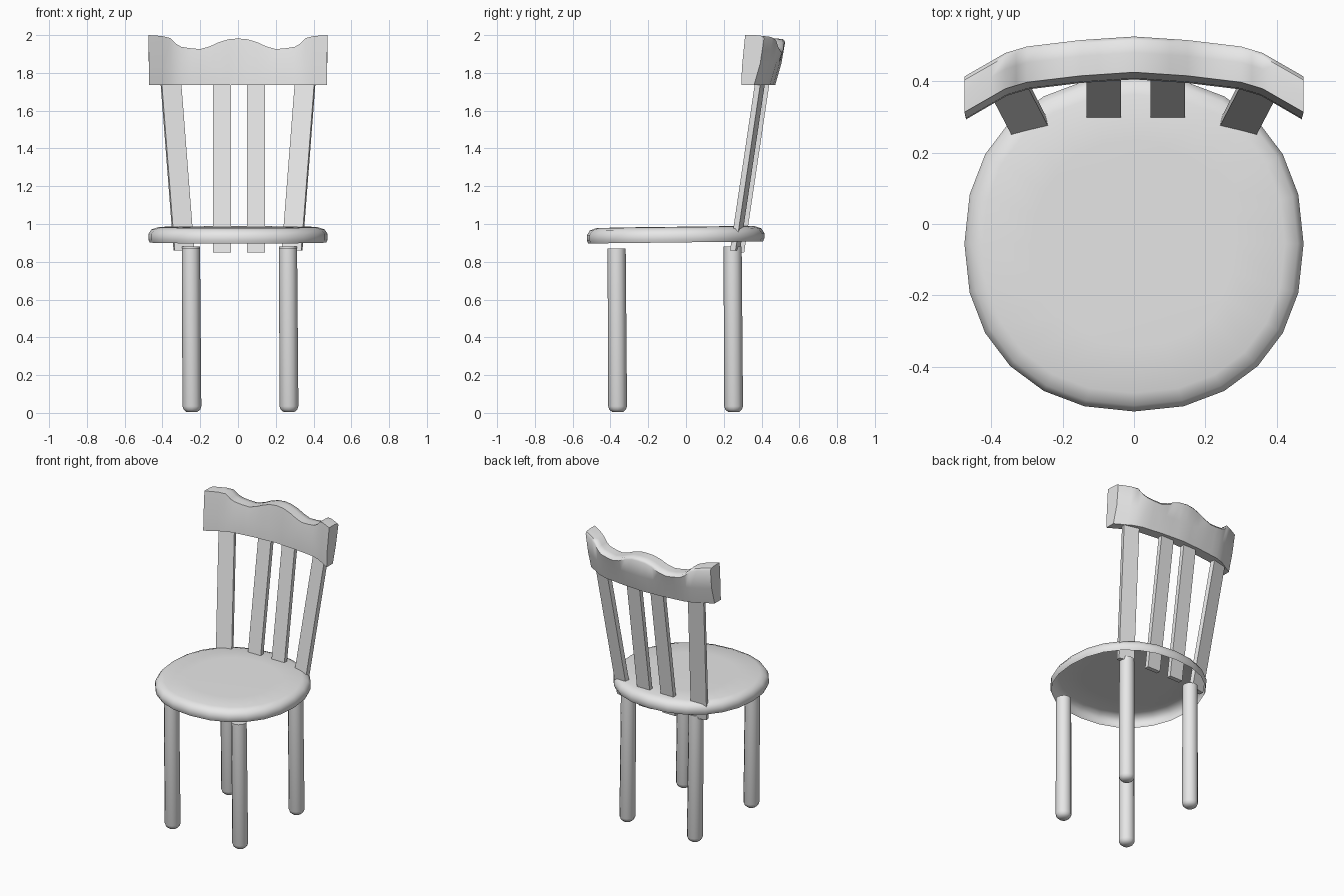
import bpy
import bmesh
import math
from mathutils import Vector

old = bpy.data.objects.get("Cube")
if old:
    bpy.data.objects.remove(old, do_unlink=True)

GREY = (0.8, 0.8, 0.8, 1)
mat = bpy.data.materials.new("plain grey")
mat.use_nodes = True
mat.diffuse_color = GREY
mat.node_tree.nodes["Principled BSDF"].inputs["Base Color"].default_value = GREY


def loft(name, rings, cap_start=True, cap_end=True, angle=50):
    """Bridge a list of equal closed rings into one object."""
    bm = bmesh.new()
    loops = [[bm.verts.new(p) for p in ring] for ring in rings]
    n = len(loops[0])
    for a, b in zip(loops, loops[1:]):
        for i in range(n):
            j = (i + 1) % n
            bm.faces.new((a[i], a[j], b[j], b[i]))
    if cap_start:
        bm.faces.new(loops[0][::-1])
    if cap_end:
        bm.faces.new(loops[-1])
    bmesh.ops.recalc_face_normals(bm, faces=bm.faces)
    mesh = bpy.data.meshes.new(name)
    bm.to_mesh(mesh)
    bm.free()
    mesh.materials.append(mat)
    obj = bpy.data.objects.new(name, mesh)
    bpy.context.collection.objects.link(obj)
    bpy.ops.object.select_all(action='DESELECT')
    obj.select_set(True)
    bpy.context.view_layer.objects.active = obj
    bpy.ops.object.shade_smooth_by_angle(angle=math.radians(angle))
    return obj


def power(v):
    return math.copysign(abs(v) ** 0.909, v)


def interp(points, x):
    for (x0, y0), (x1, y1) in zip(points, points[1:]):
        if x <= x1:
            return y0 + (y1 - y0) * (x - x0) / (x1 - x0)
    return points[-1][1]


# Seat: rounded-square shell, open underneath, slightly higher at the back
def seat_ring(scale, z):
    ring = []
    for i in range(24):
        t = math.tau * i / 24
        y = -0.055 + 0.47 * scale * power(math.sin(t))
        ring.append((0.475 * scale * power(math.cos(t)), y, z + 0.012 * y))
    return ring


seat_profile = [(0.985, 0.903), (1, 0.92), (1, 0.947), (0.965, 0.972),
                (0.89, 0.984), (0.6, 0.986)]
loft("seat", [seat_ring(s, z) for s, z in seat_profile], cap_start=False)


# Legs: round posts with softened feet
def leg(name, x, y, top):
    rings = []
    for r, z in [(0.028, 0.004), (0.044, 0.018), (0.05, 0.035), (0.048, top)]:
        lean = -0.006 * z
        rings.append([(x + lean + r * math.cos(math.tau * i / 12),
                       y + lean + r * math.sin(math.tau * i / 12), z)
                      for i in range(12)])
    loft(name, rings)


for side, x in (("right", -0.244), ("left", 0.27)):
    leg("front_leg_" + side, x, -0.362, 0.87)
    leg("back_leg_" + side, x, 0.252, 0.88)


# Back slats: leaning flat bars, given by front-face centre at both ends
def slat(name, bottom, top, yaw, width=0.097, depth=0.03):
    c, s = math.cos(yaw), math.sin(yaw)
    rings = []
    for x, y, z in (bottom, top):
        rings.append([(x + u * c - v * s, y + u * s + v * c, z)
                      for u, v in ((-width / 2, 0), (width / 2, 0),
                                   (width / 2, depth), (-width / 2, depth))])
    loft(name, rings, angle=30)


for side, m in (("right", -1), ("left", 1)):
    slat("inner_slat_" + side, (m * 0.09 + 0.005, 0.278, 0.85),
         (m * 0.09 + 0.005, 0.42, 1.8), 0)
    slat("outer_slat_" + side, (m * 0.283, 0.245, 0.86),
         (m * 0.356, 0.385, 1.8), -m * math.radians(13), width=0.106)

# Crest rail: curved in plan with a wavy upper edge
top_edge = [(0, 1.982), (0.05, 1.978), (0.1, 1.963), (0.15, 1.94), (0.2, 1.926),
            (0.25, 1.93), (0.3, 1.938), (0.33, 1.955), (0.36, 1.985),
            (0.4, 1.995), (0.475, 2.0)]
bow = [(0, 0), (0.15, 0.01), (0.3, 0.028), (0.36, 0.046), (0.475, 0.112)]
sections = []
for x in [-p[0] for p in top_edge[:0:-1]] + [p[0] for p in top_edge]:
    z = interp(top_edge, abs(x))
    d = interp(bow, abs(x))
    section = [(0.405, 1.735), (0.408, 1.83), (0.425, z), (0.48, z),
               (0.515, z - 0.004), (0.525, z - 0.018), (0.505, 1.85), (0.472, 1.735)]
    sections.append([Vector((x * (1 if h > 1.9 else 0.99), y - d, h))
                     for y, h in section])
loft("crest_rail", sections)
